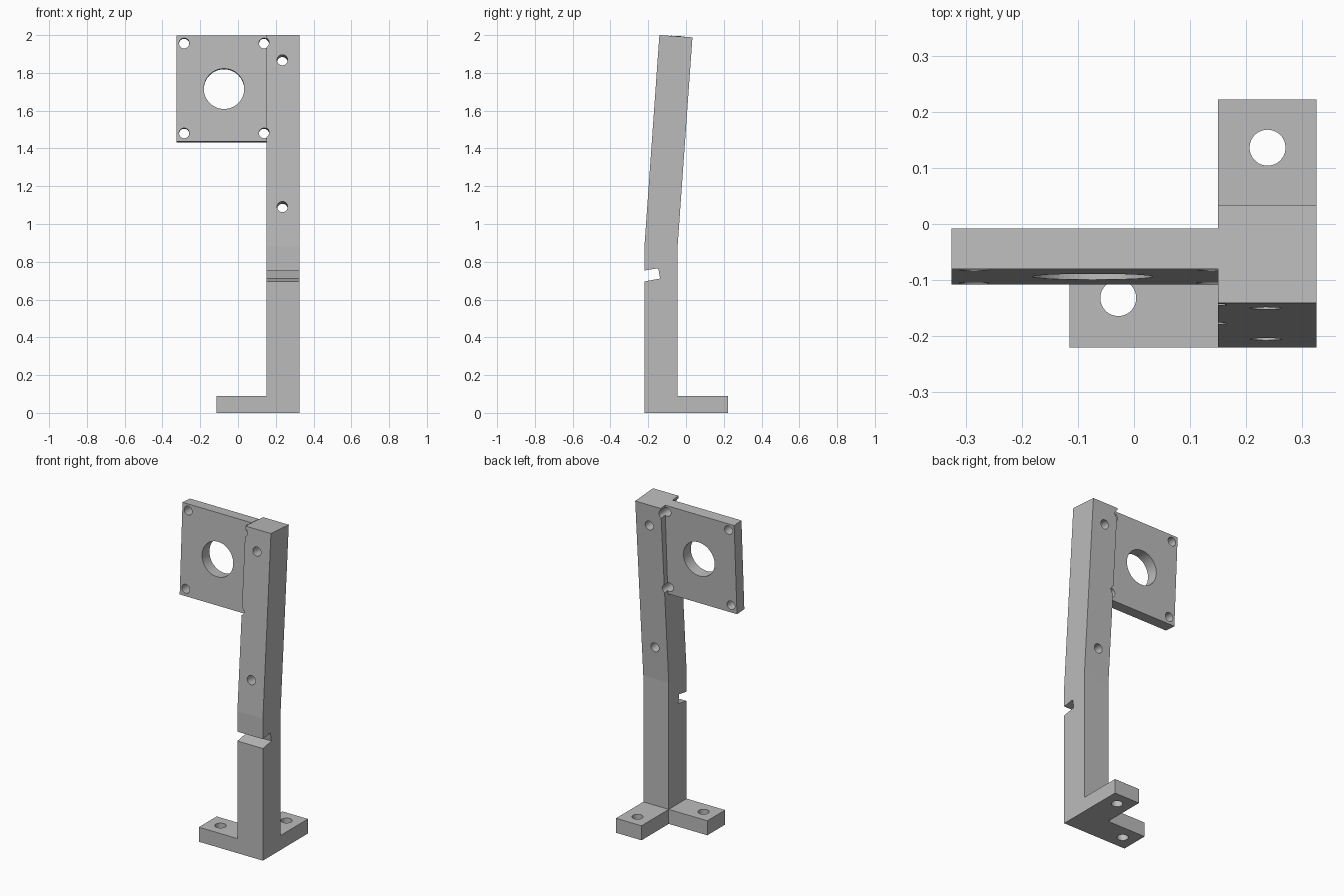
import bpy, bmesh
from math import radians
from mathutils import Matrix, Vector

cube = bpy.data.objects.get("Cube")
if cube:
    bpy.data.objects.remove(cube, do_unlink=True)

grey = bpy.data.materials.new("plain grey")
grey.use_nodes = True
colour = (0.5, 0.5, 0.5, 1)
grey.diffuse_color = colour
grey.node_tree.nodes["Principled BSDF"].inputs["Base Color"].default_value = colour


def prism(name, profile, x0, x1):
    """Extrude a (y, z) profile along x."""
    bm = bmesh.new()
    face = bm.faces.new([bm.verts.new((x0, y, z)) for y, z in profile])
    ext = bmesh.ops.extrude_face_region(bm, geom=[face])
    moved = [v for v in ext["geom"] if isinstance(v, bmesh.types.BMVert)]
    bmesh.ops.translate(bm, verts=moved, vec=(x1 - x0, 0, 0))
    bmesh.ops.recalc_face_normals(bm, faces=bm.faces)
    mesh = bpy.data.meshes.new(name)
    bm.to_mesh(mesh)
    bm.free()
    mesh.materials.append(grey)
    obj = bpy.data.objects.new(name, mesh)
    bpy.context.collection.objects.link(obj)
    return obj


def drill(parts, centre, radius, tilt):
    """Cut a round hole; tilt turns the axis from vertical about x."""
    bm = bmesh.new()
    bmesh.ops.create_cone(bm, cap_ends=True, segments=64, radius1=radius,
                          radius2=radius, depth=0.7,
                          matrix=Matrix.Translation(Vector(centre))
                          @ Matrix.Rotation(radians(tilt), 4, "X"))
    mesh = bpy.data.meshes.new("hole_cutter")
    bm.to_mesh(mesh)
    bm.free()
    cutter = bpy.data.objects.new("hole_cutter", mesh)
    cutter.hide_render = True
    bpy.context.collection.objects.link(cutter)
    for part in parts:
        mod = part.modifiers.new("hole", "BOOLEAN")
        mod.operation, mod.solver, mod.object = "DIFFERENCE", "EXACT", cutter
        bpy.context.view_layer.objects.active = part
        bpy.ops.object.modifier_apply(modifier=mod.name)
    bpy.data.objects.remove(cutter, do_unlink=True)


# Leaning post with its slanted front notch and rear foot
post = prism("post", [
    (-0.22, 0), (0.222, 0), (0.222, 0.09), (-0.045, 0.09), (-0.045, 0.876),
    (0.034, 1.988), (-0.141, 2.0), (-0.22, 0.882),
    (-0.22, 0.754), (-0.147, 0.766), (-0.137, 0.711), (-0.22, 0.696)],
    0.15, 0.325)

# Side foot
side_foot = prism("side_foot", [
    (-0.22, 0), (-0.045, 0), (-0.045, 0.09), (-0.22, 0.09)], -0.115, 0.15)

# Tilted mounting plate
plate = prism("mounting_plate", [
    (-0.108, 1.436), (-0.036, 1.432), (-0.008, 1.993), (-0.08, 1.997)],
    -0.325, 0.15)

# Bolt holes in the feet
drill([side_foot], (-0.028, -0.132, 0.05), 0.032, 0)
drill([post], (0.238, 0.136, 0.05), 0.032, 0)

# Bolt holes through the post
for y, z in ((-0.064, 1.862), (-0.12, 1.085)):
    drill([post], (0.235, y, z), 0.028, 86)

# Plate opening and corner holes, the inner pair grooving the post
drill([plate], (-0.074, -0.06, 1.714), 0.107, 87.1)
for y, z in ((-0.046, 1.955), (-0.07, 1.479)):
    drill([plate], (-0.285, y, z), 0.027, 87.1)
    drill([plate, post], (0.138, y, z), 0.027, 87.1)
